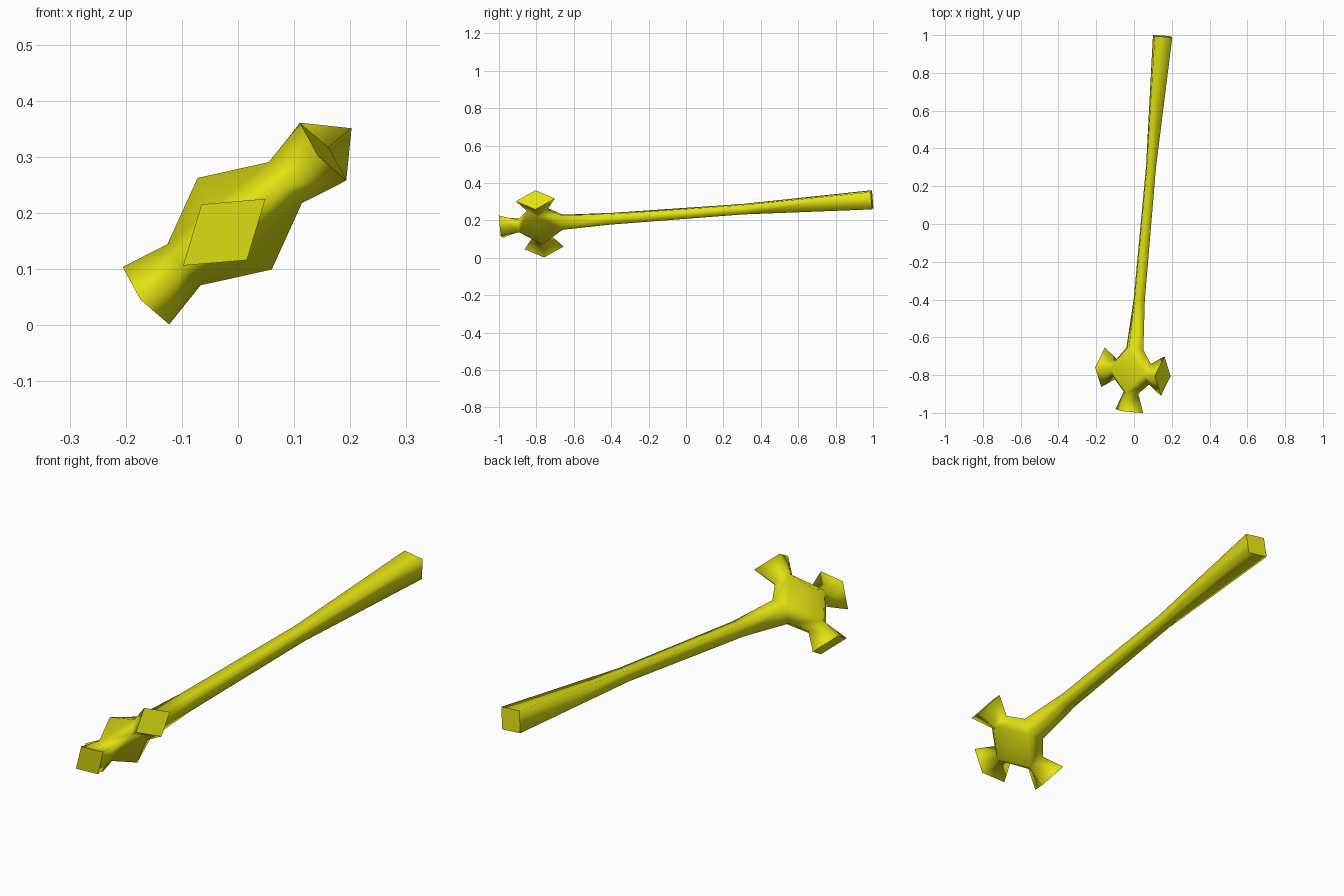
import bpy, bmesh
from mathutils import Vector

if "Cube" in bpy.data.objects:
    bpy.data.objects.remove(bpy.data.objects["Cube"])

# Tilted frame: handle direction, cross arm direction, plate normal
HANDLE = Vector((0.088, 0.993, 0.072)).normalized()
ARM = Vector((0.773, -0.10, 0.627))
ARM = (ARM - HANDLE * ARM.dot(HANDLE)).normalized()
NORMAL = HANDLE.cross(ARM).normalized()
if NORMAL.z < 0:
    NORMAL.negate()
CENTRE = Vector((-0.006, -0.782, 0.181))

mat = bpy.data.materials.new("yellow")
mat.diffuse_color = (0.76, 0.76, 0.006, 1)
mat.use_nodes = True
mat.node_tree.nodes["Principled BSDF"].inputs["Base Color"].default_value = mat.diffuse_color

bm = bmesh.new()


def diamond(axis, side, dist, half_side, half_normal):
    """Four-cornered section of a limb."""
    c = CENTRE + axis * dist
    return [bm.verts.new(c + v) for v in (side * half_side, NORMAL * half_normal,
                                          -side * half_side, -NORMAL * half_normal)]


# Limbs: axis, side direction, sections (distance, half side, half normal)
short_arm = [(0.117, 0.055, 0.047), (0.205, 0.105, 0.066)]
limbs = [
    (ARM, HANDLE, short_arm),
    (-ARM, HANDLE, short_arm),
    (-HANDLE, ARM, [(0.112, 0.05, 0.047), (0.21, 0.095, 0.064)]),
    (HANDLE, ARM, [(0.122, 0.058, 0.052), (0.385, 0.038, 0.04),
                   (1.09, 0.034, 0.036), (1.788, 0.066, 0.066)]),
]
necks, caps = [], []
loops = [[diamond(axis, side, *s) for s in sections] for axis, side, sections in limbs]

# Hub: hull over the limb roots and two shallow peaks
peaks = [bm.verts.new(CENTRE + NORMAL * s * 0.105) for s in (1, -1)]
roots = [rings[0] for rings in loops]
bmesh.ops.convex_hull(bm, input=[v for r in roots for v in r] + peaks)
inner = [f for f in bm.faces if any(all(v in r for v in f.verts) for r in roots)]
bmesh.ops.delete(bm, geom=inner, context='FACES_ONLY')
loose = [e for e in bm.edges if not e.link_faces]
bmesh.ops.delete(bm, geom=loose, context='EDGES')

# Limb walls and end caps
for rings in loops:
    for a, b in zip(rings, rings[1:]):
        for i in range(4):
            j = (i + 1) % 4
            bm.faces.new((a[i], a[j], b[j], b[i]))
    caps.append(bm.faces.new(rings[-1]))

bmesh.ops.recalc_face_normals(bm, faces=bm.faces[:])

# Smooth surface with crisp flat ends
for f in bm.faces:
    f.smooth = True
for f in caps:
    f.smooth = False
    for e in f.edges:
        e.smooth = False

mesh = bpy.data.meshes.new("cross_staff")
bm.to_mesh(mesh)
bm.free()
mesh.materials.append(mat)
staff = bpy.data.objects.new("cross_staff", mesh)
bpy.context.collection.objects.link(staff)
